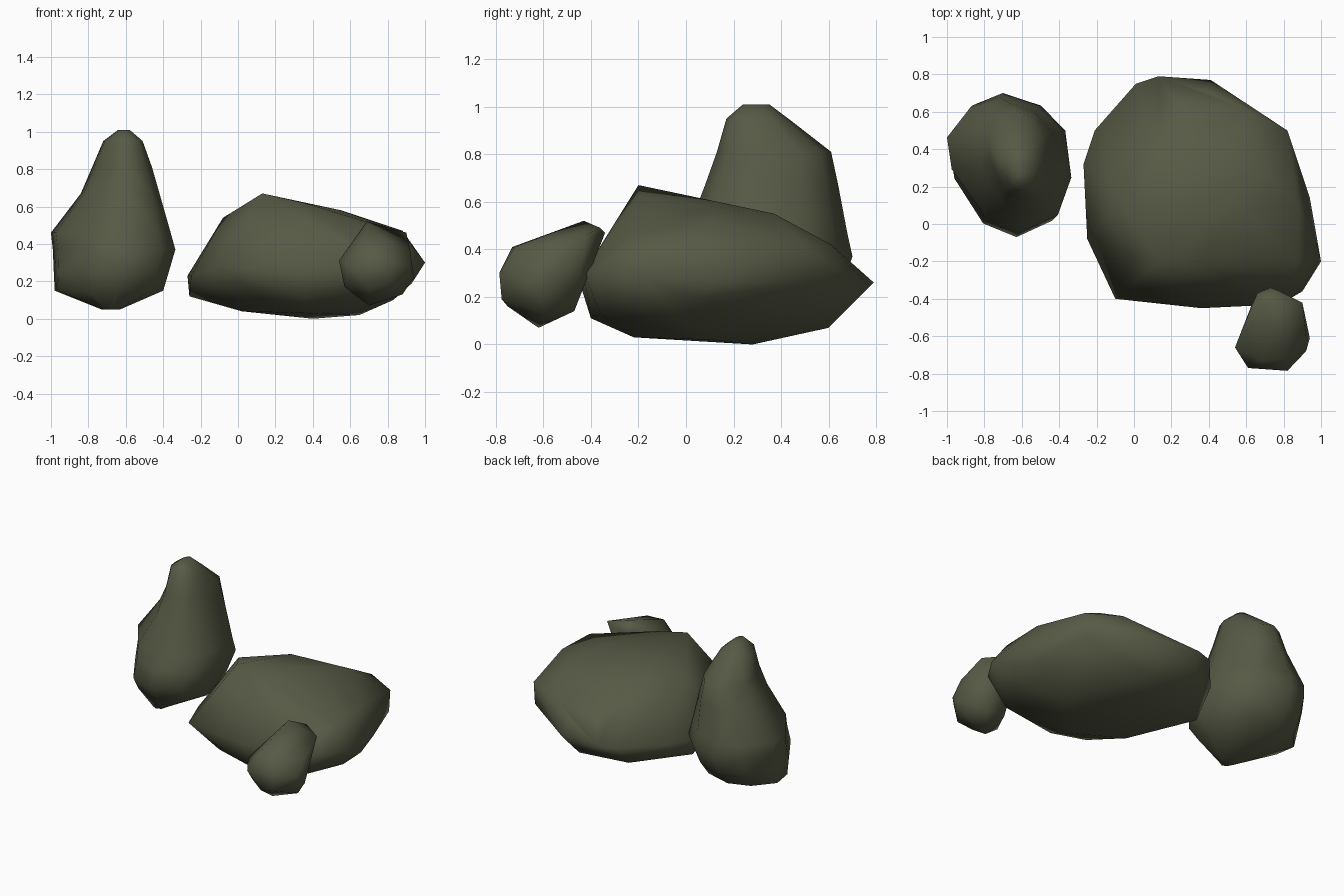
import bpy
import bmesh

default_cube = bpy.data.objects.get("Cube")
if default_cube:
    bpy.data.objects.remove(default_cube, do_unlink=True)


def make_material(name, colour):
    material = bpy.data.materials.new(name)
    material.use_nodes = True
    material.diffuse_color = colour
    shader = material.node_tree.nodes["Principled BSDF"]
    shader.inputs["Base Color"].default_value = colour
    shader.inputs["Roughness"].default_value = 0.9
    return material


stone = make_material("mossy grey stone", (0.095, 0.102, 0.06, 1))


def finish_rock(name, bm):
    """Turn the bmesh into a smooth shaded stone object."""
    bmesh.ops.recalc_face_normals(bm, faces=bm.faces)
    for face in bm.faces:
        face.smooth = True
    mesh = bpy.data.meshes.new(name)
    bm.to_mesh(mesh)
    bm.free()
    mesh.materials.append(stone)
    rock = bpy.data.objects.new(name, mesh)
    bpy.context.collection.objects.link(rock)
    return rock


def hull_rock(name, corners):
    """Wrap a faceted boulder tightly around its corner points."""
    bm = bmesh.new()
    verts = [bm.verts.new(corner) for corner in corners]
    result = bmesh.ops.convex_hull(bm, input=verts)
    spare = set(result["geom_interior"]) | set(result["geom_unused"])
    loose = [item for item in spare if isinstance(item, bmesh.types.BMVert)]
    bmesh.ops.delete(bm, geom=loose, context="VERTS")
    return finish_rock(name, bm)


def lofted_rock(name, outline, levels):
    """Stack one outline, fitted to the bounds given for each level."""
    bm = bmesh.new()
    rings = []
    for height, left, right, front, back in levels:
        rings.append([
            bm.verts.new((left + u * (right - left), front + v * (back - front), height))
            for u, v in outline
        ])
    count = len(outline)
    for lower, upper in zip(rings, rings[1:]):
        for i in range(count):
            j = (i + 1) % count
            bm.faces.new((lower[i], lower[j], upper[j], upper[i]))
    bm.faces.new(rings[0])
    bm.faces.new(rings[-1])
    bmesh.ops.triangulate(bm, faces=bm.faces)
    return finish_rock(name, bm)


# Wide flat boulder: rim, sloping top, rounded underside
wide_rim = [
    (-.27, .32, .23), (-.26, .3, .12), (-.21, .5, .25), (.01, .75, .26),
    (.13, .79, .26), (.41, .77, .24), (.82, .5, .41), (.81, .5, .26),
    (.94, .14, .26), (1, -.2, .3), (.9, -.36, .3), (.78, -.43, .3),
    (.36, -.45, .27), (-.1, -.4, .28), (-.25, -.08, .23),
]
wide_top = [
    (.13, -.2, .67), (-.08, .12, .54), (.35, -.2, .62), (.55, .1, .58),
    (.6, .37, .55), (.88, .1, .47), (.88, -.2, .46), (.85, -.28, .42),
    (.15, .37, .53), (.25, .62, .39), (.6, .61, .42), (.4, .7, .34),
]
wide_base = [
    (.02, -.05, .04), (.4, .28, 0), (.35, -.22, .03), (.65, .1, .02),
    (.83, -.03, .1), (.93, .02, .19), (.4, .6, .07), (.02, .6, .1),
    (.35, -.4, .11), (.1, -.35, .13), (.75, -.36, .13),
]
hull_rock("wide_boulder", wide_rim + wide_top + wide_base)

# Small boulder leaning on the front of the wide one
small_top = [
    (.63, -.43, .4), (.66, -.37, .48), (.73, -.34, .47), (.78, -.36, .49),
    (.69, -.43, .52), (.9, -.42, .46), (.92, -.6, .37), (.68, -.73, .41),
    (.8, -.72, .41),
]
small_base = [
    (.54, -.66, .31), (.94, -.61, .22), (.92, -.68, .28), (.82, -.785, .3),
    (.8, -.775, .19), (.61, -.77, .28), (.57, -.66, .17), (.7, -.62, .07),
    (.88, -.6, .13), (.82, -.47, .14), (.7, -.75, .16), (.66, -.48, .16),
]
hull_rock("small_boulder", small_top + small_base)

# Tall boulder: broad foot that narrows to a blunt peak
tall_outline = [
    (0, .68), (.04, .43), (.29, .1), (.58, 0), (.89, .12),
    (1, .39), (.95, .73), (.75, .91), (.44, 1), (.19, .91),
]
tall_levels = [
    (.05, -.73, -.63, .06, .2),
    (.15, -.98, -.4, .01, .58),
    (.25, -.985, -.37, -.07, .66),
    (.37, -.99, -.335, -.04, .7),
    (.46, -1, -.36, 0, .68),
    (.67, -.84, -.42, .08, .64),
    (.81, -.78, -.46, .13, .61),
    (.95, -.72, -.51, .17, .43),
    (1.01, -.64, -.58, .24, .35),
]
lofted_rock("tall_boulder", tall_outline, tall_levels)
